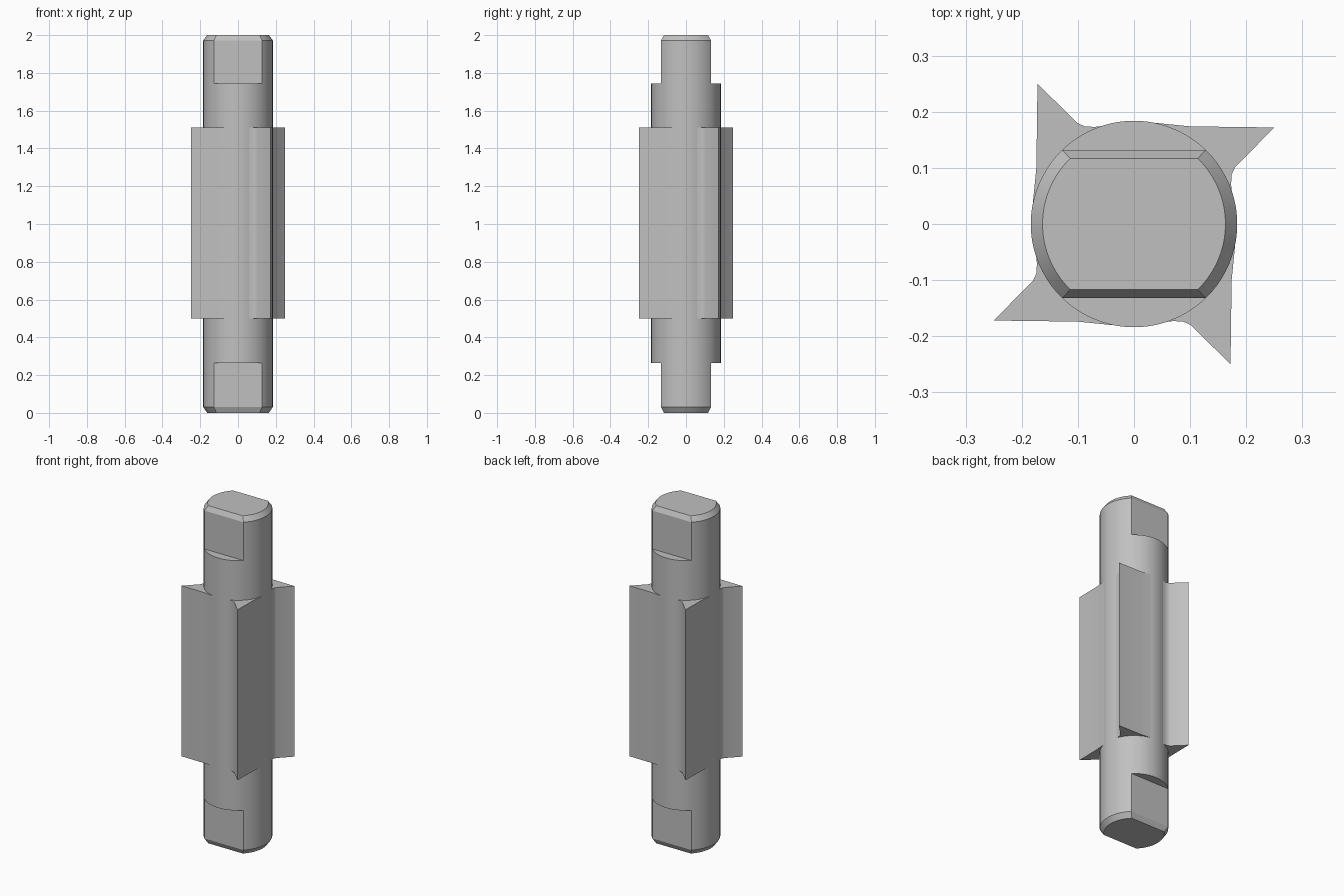
import bpy, bmesh
from math import asin, cos, sin, pi, radians
from mathutils import Matrix, Vector

if "Cube" in bpy.data.objects:
    bpy.data.objects.remove(bpy.data.objects["Cube"])

RADIUS, FLAT, STEPS = 0.184, 0.132, 20
CORNER = asin(FLAT / RADIUS)

grey = bpy.data.materials.new("plain grey")
grey.use_nodes = True
grey.diffuse_color = (0.53, 0.53, 0.53, 1)
grey.node_tree.nodes["Principled BSDF"].inputs["Base Color"].default_value = (0.53, 0.53, 0.53, 1)


def finish(bm, name):
    bmesh.ops.remove_doubles(bm, verts=bm.verts, dist=1e-5)
    bmesh.ops.recalc_face_normals(bm, faces=bm.faces)
    mesh = bpy.data.meshes.new(name)
    bm.to_mesh(mesh)
    bm.free()
    mesh.materials.append(grey)
    obj = bpy.data.objects.new(name, mesh)
    bpy.context.collection.objects.link(obj)
    bpy.ops.object.select_all(action="DESELECT")
    obj.select_set(True)
    bpy.context.view_layer.objects.active = obj
    bpy.ops.object.shade_smooth_by_angle(angle=radians(25))
    return obj


def section(z, limit, scale):
    """Round section, cut front and back where y passes the limit."""
    stops = [-CORNER, CORNER, pi - CORNER, pi + CORNER, 2 * pi - CORNER]
    points = []
    for a, b in zip(stops, stops[1:]):
        for i in range(STEPS):
            t = a + (b - a) * i / STEPS
            y = max(-limit, min(limit, RADIUS * sin(t)))
            points.append(Vector((RADIUS * cos(t) * scale, y * scale, z)))
    return points


# Shaft: round middle, two flats and a chamfer at each end
bm = bmesh.new()
rings = []
for z, limit, scale in [(0, FLAT, 0.886), (0.03, FLAT, 1), (0.265, FLAT, 1), (0.265, RADIUS, 1),
                        (1.745, RADIUS, 1), (1.745, FLAT, 1), (1.972, FLAT, 1), (2, FLAT, 0.886)]:
    rings.append([bm.verts.new(p) for p in section(z, limit, scale)])
for low, high in zip(rings, rings[1:]):
    for i in range(len(low)):
        j = (i + 1) % len(low)
        bm.faces.new((low[i], low[j], high[j], high[i]))
bm.faces.new(rings[0][::-1])
bm.faces.new(rings[-1])
finish(bm, "shaft")

# Blades: one pointed profile turned in quarter steps around the shaft
profile = [(0.25, 0.172), (0.1, 0.174), (0.07, 0.177), (0.03, 0.181), (0.1, 0.1),
           (0.176, 0.045), (0.173, 0.07), (0.174, 0.088), (0.18, 0.101)]
for k, name in enumerate(["back_left", "back_right", "front_right", "front_left"]):
    bm = bmesh.new()
    face = bm.faces.new([bm.verts.new((x, y, 0.5)) for x, y in profile])
    out = bmesh.ops.extrude_face_region(bm, geom=[face])
    top = [v for v in out["geom"] if isinstance(v, bmesh.types.BMVert)]
    bmesh.ops.translate(bm, verts=top, vec=(0, 0, 1.01))
    bmesh.ops.transform(bm, matrix=Matrix.Rotation(k * pi / 2, 4, "Z"), verts=bm.verts)
    finish(bm, name + "_blade")
